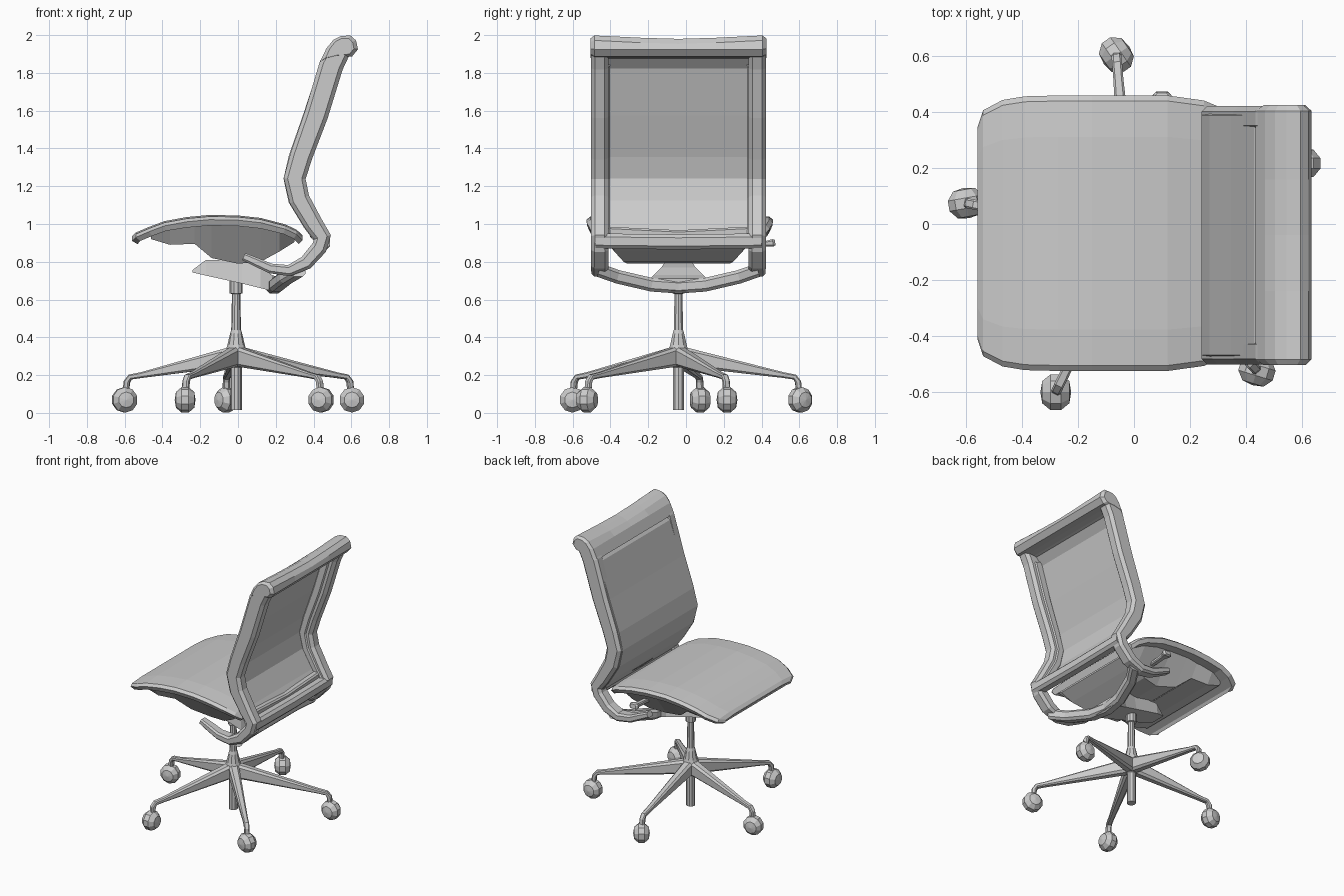
import bpy, bmesh, math
from mathutils import Vector, Matrix

if "Cube" in bpy.data.objects:
    bpy.data.objects.remove(bpy.data.objects["Cube"])

YC = -0.04          # centre line of the chair
HUB = Vector((-0.01, YC, 0))


def loft(name, rings):
    """Skin a list of equal closed rings and cap both ends."""
    bm = bmesh.new()
    vs = [[bm.verts.new(p) for p in r] for r in rings]
    n = len(rings[0])
    for a, b in zip(vs, vs[1:]):
        for i in range(n):
            j = (i + 1) % n
            bm.faces.new((a[i], a[j], b[j], b[i]))
    bm.faces.new(vs[0])
    bm.faces.new(vs[-1])
    bmesh.ops.recalc_face_normals(bm, faces=bm.faces)
    me = bpy.data.meshes.new(name)
    bm.to_mesh(me)
    bm.free()
    ob = bpy.data.objects.new(name, me)
    bpy.context.collection.objects.link(ob)
    return ob


def sweep(name, pts, side, widths, depths, c=0.45):
    """Chamfered bar along a path; widths lie along side, depths across it."""
    pts = [Vector(p) for p in pts]
    side = Vector(side).normalized()
    sec = [(1, 1 - c), (1 - c, 1), (c - 1, 1), (-1, 1 - c),
           (-1, c - 1), (c - 1, -1), (1 - c, -1), (1, c - 1)]
    rings = []
    for i, p in enumerate(pts):
        t = (pts[min(i + 1, len(pts) - 1)] - pts[max(i - 1, 0)]).normalized()
        up = side.cross(t).normalized()
        w = widths[i] if isinstance(widths, list) else widths
        d = depths[i] if isinstance(depths, list) else depths
        ch = min(w, d)
        rings.append([p + side * math.copysign(w - ch * (1 - abs(u)), u)
                      + up * math.copysign(d - ch * (1 - abs(v)), v) for u, v in sec])
    return loft(name, rings)


def slab(name, stations):
    """Trapezoid sections along x: x, top z, bottom z, top and bottom half width."""
    return loft(name, [[(x, YC - wt, zt), (x, YC + wt, zt), (x, YC + wb, zb), (x, YC - wb, zb)]
                       for x, zt, zb, wt, wb in stations])


# Seat cushion: thin crowned shell with rounded corners; lower side pulled in at both ends
seat = [(-.56, .935, .38, .028), (-.54, .955, .44, .022), (-.47, .985, .477, .015), (-.39, 1.015, .49, .01),
        (-.27, 1.037, .493, 0), (-.15, 1.048, .493, 0), (0, 1.045, .493, 0), (.12, 1.032, .493, 0),
        (.25, .998, .475, -.01), (.31, .97, .45, -.015), (.342, .94, .41, -.02)]
rows = [(-1, -.025), (-.96, -.008), (-.7, 0), (0, 0), (.7, 0), (.96, -.008), (1, -.025)]
loft("seat", [[(x, YC + .007 + f * w, z + dz) for f, dz in rows] +
              [(x + dx, YC + .007 + f * w * .97, z - .056 + abs(dx) * .5) for f, _ in reversed(rows)]
              for x, z, w, dx in seat])

# Pan under the seat and tilt mechanism
slab("seat_pan", [(-.46, .95, .92, .4, .37), (-.36, .97, .89, .42, .37), (-.23, .99, .895, .42, .36),
                  (-.14, 1.0, .82, .43, .3), (0, 1.0, .79, .43, .27), (.12, .985, .8, .43, .29),
                  (.22, .955, .855, .42, .34), (.3, .93, .905, .4, .35)])
slab("tilt_mechanism", [(-.24, .757, .743, .05, .06), (-.17, .81, .727, .07, .08),
                        (.02, .81, .685, .065, .09), (.12, .77, .66, .09, .1),
                        (.18, .73, .645, .13, .1), (.225, .712, .642, .15, .09)])

# Side rails running from the top down into the forward hooked arms
rail = [(.55, 1.94), (.494, 1.84), (.415, 1.58), (.335, 1.36), (.3, 1.24), (.325, 1.13),
        (.4, 1.0), (.447, .93), (.43, .875), (.36, .795), (.27, .753), (.17, .765), (.1, .797), (.03, .828)]
deep = [.056, .064, .063, .059, .058, .055, .05, .046, .042, .038, .03, .026, .024, .02]
wide = [.046] * 10 + [.044, .038, .034, .028]
for s, tag in ((-1, "right"), (1, "left")):
    sweep("back_rail_" + tag, [(x, YC + s * .417, z) for x, z in rail], (0, 1, 0), wide, deep)
    sweep("back_inner_rim_" + tag, [(x - .008, YC + s * .385, z) for x, z in rail[1:8]],
          (0, 1, 0), .022, [d * .5 for d in deep[1:8]])

# Back panel
panel = [(.535, 1.935), (.442, 1.83), (.36, 1.58), (.283, 1.36), (.255, 1.24), (.281, 1.12),
         (.36, .99), (.42, .91)]
sweep("back_panel", [(x, YC, z) for x, z in panel], (0, 1, 0), .435, .014)

# Rolled top bar with a slight dip along its upper edge
roll = [(.435, 1.86), (.468, 1.93), (.505, 1.975), (.545, 1.995), (.595, 1.998), (.625, 1.972),
        (.635, 1.925), (.605, 1.888), (.565, 1.882), (.52, 1.88)]
top = [(-.465, .75, 0), (-.445, 1, 0), (-.2, 1, -.012), (0, 1, -.018), (.2, 1, -.012), (.445, 1, 0), (.465, .75, 0)]
loft("back_top_bar", [[(.55 + (x - .55) * k, YC + y, 1.938 + (z - 1.938) * k + (dz if z > 1.94 else 0))
                       for x, z in roll] for y, k, dz in top])

# Lower back bar, its rim and the curved cross bar
sweep("back_bottom_bar", [(.447, YC - .44, .91), (.447, YC, .905), (.447, YC + .44, .91)], (1, 0, 0), .04, .04)
sweep("back_bottom_rim", [(.405, YC - .4, .965), (.405, YC, .945), (.405, YC + .4, .965)], (1, 0, 0), .025, .022)
bar = [(.32, -.42, .755), (.26, -.32, .72), (.205, -.14, .678), (.19, 0, .668)]
bar += [(x, -y, z) for x, y, z in reversed(bar[:-1])]
sweep("cross_bar", [(x, YC + y, z) for x, y, z in bar], (1, 0, 0), .038, .036)

# Height lever
sweep("height_lever", [(.1, .2, .88), (.1, .42, .895), (.1, .46, .9), (.1, .472, .902)], (1, 0, 0),
      [.014, .02, .034, .022], [.012, .014, .02, .014])

# Central column
prof = [(.03, .015), (.03, .24), (.05, .26), (.055, .33), (.046, .36), (.032, .42), (.026, .44),
        (.022, .63), (.034, .632), (.034, .72)]
loft("gas_column", [[HUB + Vector((r * math.cos(a), r * math.sin(a), z))
                     for a in (i * math.tau / 10 for i in range(10))] for r, z in prof])

# Five star legs with casters: x, y, rolling direction in degrees
casters = [(.603, .217, 0), (-.063, .605, 125), (-.6, .075, 10), (-.28, -.602, 90), (.44, -.524, -17)]
for i, (cx, cy, deg) in enumerate(casters, 1):
    d = Vector((cx, cy, 0)) - HUB
    r = d.length
    d.normalize()
    side = Vector((-d.y, d.x, 0))
    path = [(.02, .298), (r - .09, .2), (r - .03, .19), (r - .012, .165), (r - .005, .1)]
    sweep("base_leg_%d" % i, [HUB + d * a + Vector((0, 0, z)) for a, z in path], side,
          [.035, .018, .018, .018, .018], [.052, .015, .014, .016, .015])
    bpy.ops.mesh.primitive_uv_sphere_add(segments=10, ring_count=5, radius=1)
    ob = bpy.context.object
    ob.name = "caster_%d" % i
    # flatten the poles so the hub faces are nearly flat
    for v in ob.data.vertices:
        if abs(v.co.z) > .95:
            v.co.z *= .92
    ob.matrix_world = (Matrix.Translation((cx, cy, .069)) @ Matrix.Rotation(math.radians(deg), 4, 'Z')
                       @ Matrix.Rotation(math.pi / 2, 4, 'X') @ Matrix.Diagonal((.071, .071, .06, 1)))
